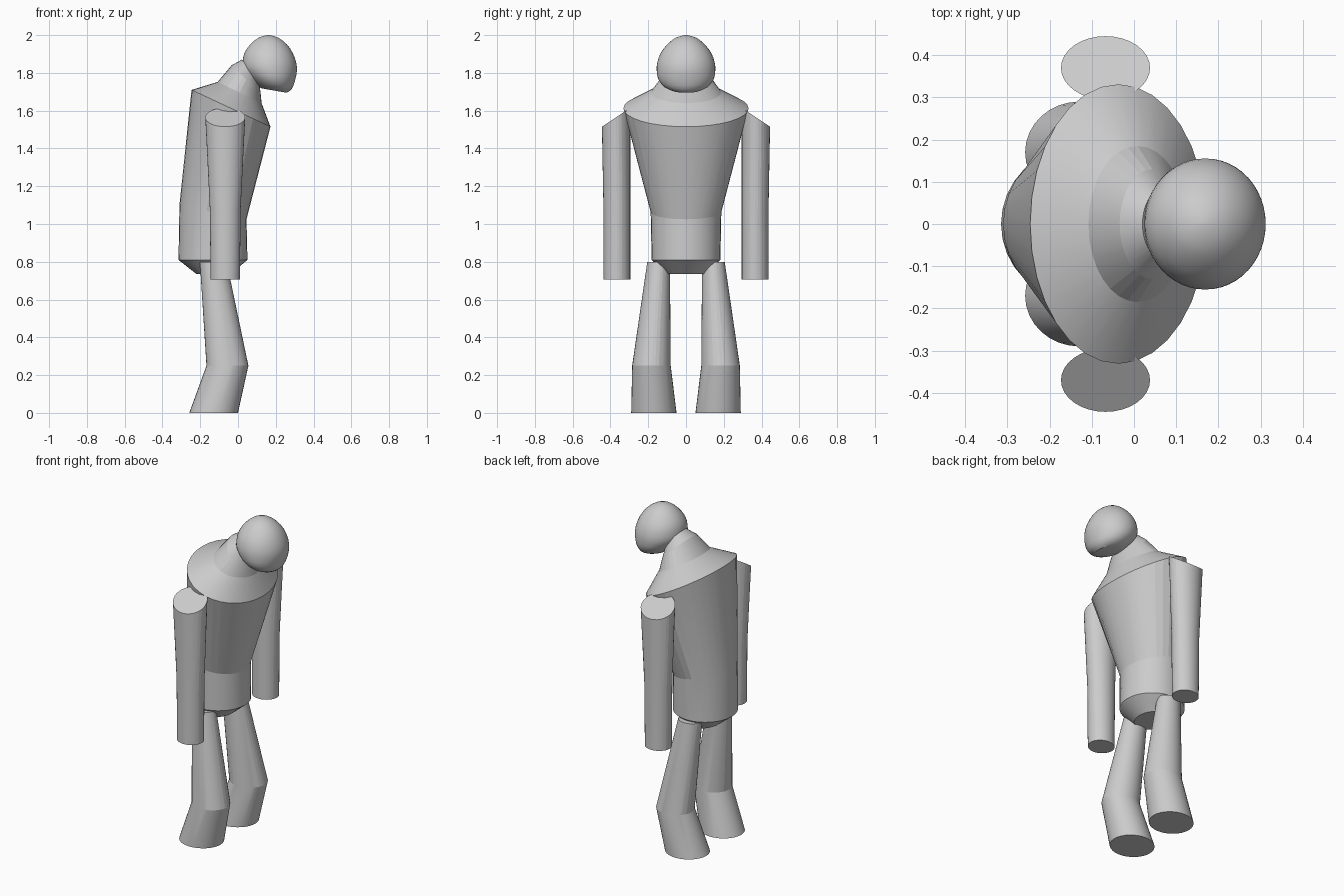
import bpy, bmesh, math
from mathutils import Vector

if "Cube" in bpy.data.objects:
    bpy.data.objects.remove(bpy.data.objects["Cube"])

grey = bpy.data.materials.new("plain grey")
grey.diffuse_color = (0.6, 0.6, 0.6, 1)
grey.use_nodes = True
grey.node_tree.nodes["Principled BSDF"].inputs["Base Color"].default_value = grey.diffuse_color


def ring(xb, zb, xf, zf, ry, cy=0.0, tilt=0.0):
    """Ellipse from its back and front points, half width, side offset and sideways tilt."""
    c = Vector(((xb + xf) / 2, cy, (zb + zf) / 2))
    return c, Vector(((xf - xb) / 2, 0, (zf - zb) / 2)), Vector((0, ry, tilt))


def loft(name, rings, sides=32, angle=12):
    """Skin a stack of ellipses, bottom to top, with flat caps."""
    bm = bmesh.new()
    loops = []
    for c, u, v in rings:
        loops.append([bm.verts.new(c + u * math.cos(a) + v * math.sin(a))
                      for a in (2 * math.pi * i / sides for i in range(sides))])
    for lo, hi in zip(loops, loops[1:]):
        for i in range(sides):
            j = (i + 1) % sides
            bm.faces.new((lo[i], lo[j], hi[j], hi[i]))
    bm.faces.new(loops[0][::-1])
    bm.faces.new(loops[-1])
    bmesh.ops.recalc_face_normals(bm, faces=bm.faces)
    mesh = bpy.data.meshes.new(name)
    bm.to_mesh(mesh)
    bm.free()
    mesh.materials.append(grey)
    ob = bpy.data.objects.new(name, mesh)
    bpy.context.collection.objects.link(ob)
    bpy.ops.object.select_all(action='DESELECT')
    ob.select_set(True)
    bpy.context.view_layer.objects.active = ob
    bpy.ops.object.shade_smooth_by_angle(angle=math.radians(angle))
    return ob


def refine(rings, steps):
    """Catmull-Rom subdivision between rings."""
    out = []
    for i in range(len(rings) - 1):
        quad = [rings[max(i - 1, 0)], rings[i], rings[i + 1], rings[min(i + 2, len(rings) - 1)]]
        for s in range(steps):
            t = s / steps
            out.append(tuple(
                0.5 * (2 * b + (c - a) * t + (2 * a - 5 * b + 4 * c - d) * t * t
                       + (3 * b - a - 3 * c + d) * t ** 3)
                for a, b, c, d in zip(*quad)))
    return out + [rings[-1]]


# Torso: pelvis, hips, waist, tilted shoulders, neck
loft("torso", [
    ring(-0.22, 0.735, -0.04, 0.735, 0.11),
    ring(-0.315, 0.81, 0.05, 0.81, 0.182),
    ring(-0.31, 1.10, 0.045, 1.025, 0.187),
    ring(-0.246, 1.71, 0.172, 1.515, 0.331),
    ring(-0.108, 1.752, 0.125, 1.64, 0.185),
    ring(-0.034, 1.84, 0.12, 1.69, 0.13),
    ring(0.02, 1.87, 0.11, 1.76, 0.08),
])

# Head: rounded, chin pushed forward
loft("head", refine([
    ring(0.125, 1.718, 0.258, 1.695, 0.07),
    ring(0.105, 1.732, 0.285, 1.715, 0.112),
    ring(0.065, 1.768, 0.302, 1.76, 0.146),
    ring(0.03, 1.815, 0.312, 1.81, 0.155),
    ring(0.024, 1.855, 0.308, 1.855, 0.152),
    ring(0.034, 1.905, 0.290, 1.905, 0.134),
    ring(0.066, 1.952, 0.258, 1.952, 0.098),
    ring(0.11, 1.987, 0.212, 1.987, 0.053),
    ring(0.155, 2.0, 0.168, 2.0, 0.006),
], 2), sides=48, angle=30)

for side, label in ((-1, "right"), (1, "left")):
    # Arm: sloped shoulder cut, straight forearm
    loft(label + "_arm", [
        ring(-0.145, 0.705, 0.01, 0.705, 0.071, side * 0.366),
        ring(-0.149, 1.08, 0.014, 1.08, 0.071, side * 0.366),
        ring(-0.173, 1.565, 0.038, 1.565, 0.075, side * 0.37, -side * 0.05),
    ])
    # Leg: bent at the knee, wide foot end
    loft(label + "_leg", [
        ring(-0.258, 0.0, 0.0, 0.0, 0.12, side * 0.17),
        ring(-0.167, 0.25, 0.055, 0.25, 0.102, side * 0.183),
        ring(-0.202, 0.80, -0.06, 0.80, 0.06, side * 0.145),
    ])
